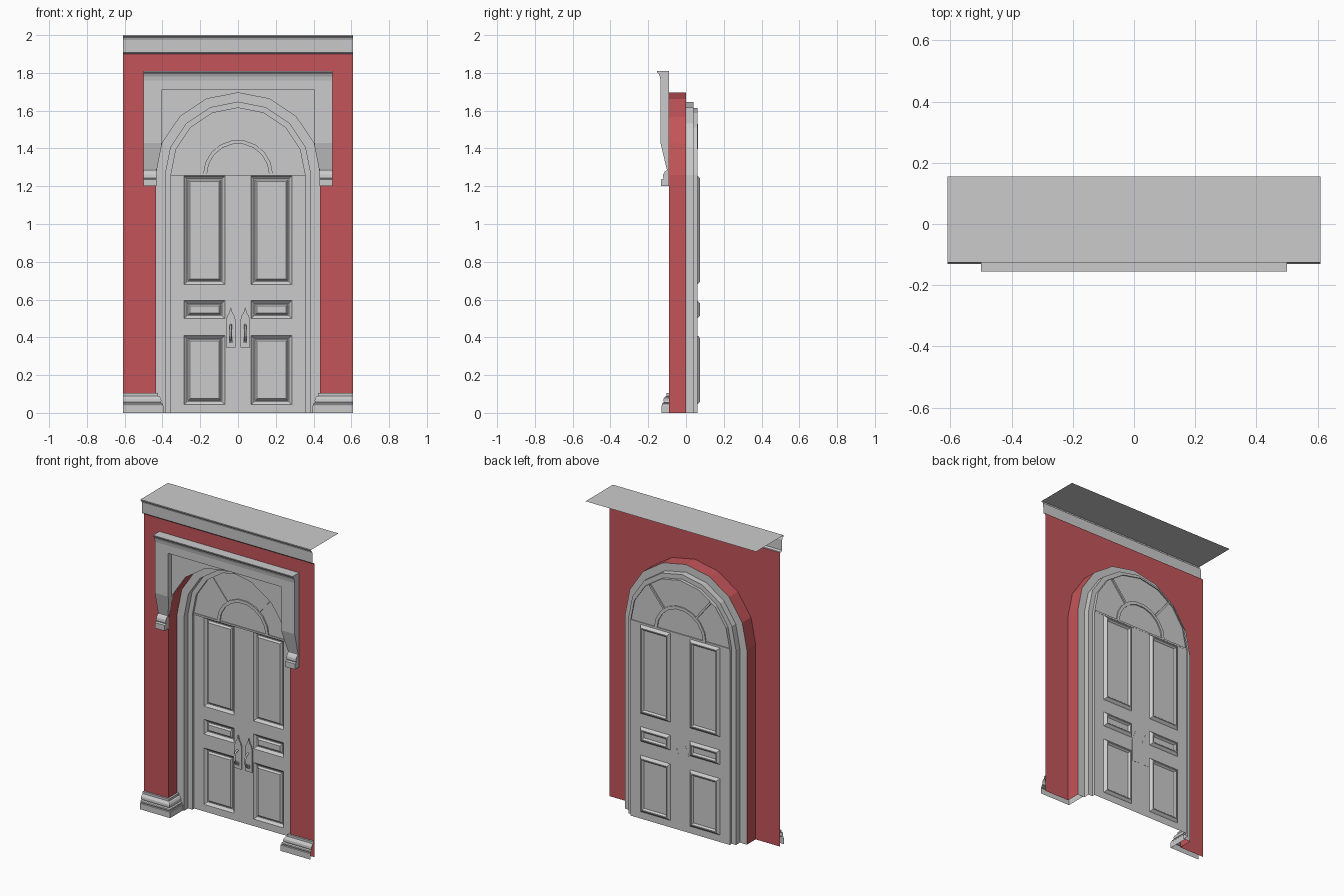
import bpy, bmesh
from math import sin, cos, pi, radians

if "Cube" in bpy.data.objects:
    bpy.data.objects.remove(bpy.data.objects["Cube"])

SPRING, WALL_Y, DOOR_Y = 1.26, -0.09, 0.06


def add_mesh(name, verts, faces, mat=None, recalc=False):
    me = bpy.data.meshes.new(name)
    me.from_pydata(verts, [], faces)
    if recalc:
        bm = bmesh.new()
        bm.from_mesh(me)
        bmesh.ops.recalc_face_normals(bm, faces=bm.faces)
        bm.to_mesh(me)
        bm.free()
    ob = bpy.data.objects.new(name, me)
    bpy.context.collection.objects.link(ob)
    if mat:
        me.materials.append(mat)
    return ob


def loft(name, rows, mat=None):
    """Open sheet through rows of points."""
    n = len(rows[0])
    faces = [(i * n + j, (i + 1) * n + j, (i + 1) * n + j + 1, i * n + j + 1)
             for i in range(len(rows) - 1) for j in range(n - 1)]
    return add_mesh(name, [p for r in rows for p in r], faces, mat)


def prism(name, pts, axis, lo, hi):
    """Closed outline extruded along x (pts are y,z) or along y (pts are x,z)."""
    n = len(pts)
    verts = [(t, a, b) if axis == 'x' else (a, t, b) for t in (lo, hi) for a, b in pts]
    faces = [tuple(range(n)), tuple(range(n, 2 * n))]
    faces += [(i, (i + 1) % n, n + (i + 1) % n, n + i) for i in range(n)]
    return add_mesh(name, verts, faces, recalc=True)


def arc(r, segs=8):
    return [(-r * cos(pi * i / segs), SPRING + r * sin(pi * i / segs)) for i in range(segs + 1)]


def arch(r):
    return [(-r, 0)] + arc(r) + [(r, 0)]


def arch_row(r, y):
    return [(x, y, z) for x, z in arch(r)]


red = bpy.data.materials.new("red_wall")
red.diffuse_color = (0.55, 0.09, 0.10, 1)
red.use_nodes = True
red.node_tree.nodes["Principled BSDF"].inputs["Base Color"].default_value = red.diffuse_color

# Wall sheet with arched opening, and its reveal
outline = [(-0.61, 1.9), (-0.61, 0)] + arch(0.435) + [(0.61, 0), (0.61, 1.9)]
add_mesh("wall", [(x, WALL_Y, z) for x, z in outline], [tuple(range(len(outline)))], red)
loft("wall_reveal", [arch_row(0.435, WALL_Y), arch_row(0.435, 0)], red)

# Stepped door frame
loft("door_frame", [arch_row(r, y) for r, y in
     [(0.435, 0), (0.385, 0), (0.385, 0.04), (0.355, 0.04), (0.355, DOOR_Y)]])

# Door leaves: a grid of cells, with recessed moulded panels
xs = [-0.355, -0.285, -0.07, 0, 0.07, 0.285, 0.355]
zs = [0, 0.045, 0.41, 0.5, 0.595, 0.68, 1.255, SPRING]
mould = [(0, DOOR_Y), (0.005, 0.066), (0.015, 0.075), (0.021, 0.075), (0.03, 0.064)]
verts, faces = [], []
for i in range(6):
    for k in range(7):
        panel = i in (1, 4) and k % 2 == 1
        base = len(verts)
        rings = mould if panel else mould[:1]
        for d, y in rings:
            x0, x1, z0, z1 = xs[i] + d, xs[i + 1] - d, zs[k] + d, zs[k + 1] - d
            verts += [(x0, y, z0), (x1, y, z0), (x1, y, z1), (x0, y, z1)]
        for r in range(len(rings) - 1):
            a = base + 4 * r
            faces += [(a + j, a + (j + 1) % 4, a + 4 + (j + 1) % 4, a + 4 + j) for j in range(4)]
        last = base + 4 * (len(rings) - 1)
        faces.append((last, last + 1, last + 2, last + 3))
add_mesh("door_leaves", verts, faces)

# Fanlight: half-round sheet, transom lip, arc bar and radial bars
fan = arc(0.355)
add_mesh("fanlight", [(x, 0.055, z) for x, z in fan], [tuple(range(len(fan)))[::-1]])
prism("transom_lip", [(0.05, 1.257), (0.05, 1.268), (0.061, 1.268), (0.061, 1.257)],
      'x', -0.355, 0.355)
prism("fanlight_arc", arc(0.185, 9) + arc(0.165, 9)[::-1], 'y', 0.047, 0.062)
for s, side in ((-1, "left"), (1, "right")):
    ca, sa, w = cos(radians(51)), sin(radians(51)), 0.006
    bar = [(s * (r * ca - t * sa), SPRING + r * sa + t * ca)
           for r, t in ((0.18, -w), (0.345, -w), (0.345, w), (0.18, w))]
    prism("fanlight_bar_" + side, bar, 'y', 0.05, 0.064)

# Door handles: pointed back plate, bowed grip, square foot
plate = [(0.012, 0.345), (0.064, 0.345), (0.064, 0.49), (0.056, 0.515), (0.047, 0.53),
         (0.038, 0.56), (0.029, 0.53), (0.02, 0.515), (0.012, 0.49)]
grip = [(0.05, 0.465), (0.03, 0.46), (0.02, 0.44), (0.02, 0.41), (0.03, 0.39), (0.05, 0.38)]
for s, side in ((-1, "left"), (1, "right")):
    prism("handle_plate_" + side, [(s * x, z) for x, z in plate], 'y', 0.052, 0.061)
    cu = bpy.data.curves.new("handle_grip_" + side, 'CURVE')
    cu.dimensions = '3D'
    cu.bevel_depth, cu.bevel_resolution = 0.006, 1
    sp = cu.splines.new('POLY')
    sp.points.add(len(grip) - 1)
    for p, (y, z) in zip(sp.points, grip):
        p.co = (s * 0.038, y, z, 1)
    tmp = bpy.data.objects.new("grip_curve", cu)
    bpy.context.collection.objects.link(tmp)
    bpy.context.view_layer.update()
    me = bpy.data.meshes.new_from_object(tmp)
    bpy.data.objects.remove(tmp)
    ob = bpy.data.objects.new("handle_grip_" + side, me)
    bpy.context.collection.objects.link(ob)
    foot = [(s * 0.038 + a * 0.01, 0.38 + b * 0.01) for a, b in ((-1, -1), (1, -1), (1, 1), (-1, 1))]
    prism("handle_foot_" + side, foot, 'y', 0.044, 0.056)

# Hood over the arch: lintel with cove, spandrel, tapered side brackets, corbels
BACK = -0.0905
prism("hood_lintel", [(BACK, 1.81), (-0.155, 1.81), (-0.154, 1.803), (-0.145, 1.795),
                      (-0.139, 1.782), (-0.135, 1.76), (-0.135, 1.71), (BACK, 1.71)], 'x', -0.5, 0.5)
cutter = prism("arch_cutter", arch(0.435), 'y', -0.3, 0.3)
cutter.hide_render = True
cut = [prism("hood_spandrel", [(-0.41, 1.3), (0.41, 1.3), (0.41, 1.712), (-0.41, 1.712)],
             'y', -0.10, BACK)]
for s, side in ((-1, "left"), (1, "right")):
    cut.append(prism("hood_bracket_" + side, [(BACK, 1.71), (-0.135, 1.71), (-0.135, 1.43),
               (-0.102, 1.29), (BACK, 1.29)], 'x', s * 0.405, s * 0.5))
    prism("hood_corbel_" + side, [(BACK, 1.302), (-0.1, 1.302), (-0.1, 1.285), (-0.112, 1.278),
          (-0.12, 1.265), (-0.122, 1.25), (-0.118, 1.24), (-0.132, 1.236), (-0.132, 1.2),
          (BACK, 1.2)], 'x', s * 0.432, s * 0.5)
for ob in cut:
    mod = ob.modifiers.new("arch_cut", 'BOOLEAN')
    mod.operation, mod.solver, mod.object = 'DIFFERENCE', 'EXACT', cutter
bpy.context.view_layer.update()
deps = bpy.context.evaluated_depsgraph_get()
for ob in cut:
    me = bpy.data.meshes.new_from_object(ob.evaluated_get(deps))
    ob.modifiers.clear()
    ob.data = me
bpy.data.objects.remove(cutter)

# Top cornice: open moulding and flat sheet running back
loft("top_cornice", [[(-0.61, y, z), (0.61, y, z)] for y, z in
     [(0.155, 2.0), (-0.125, 2.0), (-0.124, 1.992), (-0.115, 1.985), (-0.111, 1.975),
      (-0.109, 1.908), (-0.1, 1.9), (WALL_Y, 1.9)]])

# Plinth mouldings wrapping into the opening
prof = [(0, 0.104), (0.012, 0.104), (0.012, 0.09), (0.021, 0.086), (0.028, 0.076), (0.029, 0.064),
        (0.026, 0.056), (0.035, 0.052), (0.037, 0.046), (0.035, 0.04), (0.041, 0.038), (0.041, 0)]
for s, side in ((-1, "left"), (1, "right")):
    rows = [[(s * 0.61, WALL_Y - d, z), (s * (0.435 - d), WALL_Y - d, z), (s * (0.435 - d), 0, z)][::-s]
            for d, z in prof]
    loft("plinth_" + side, rows)
